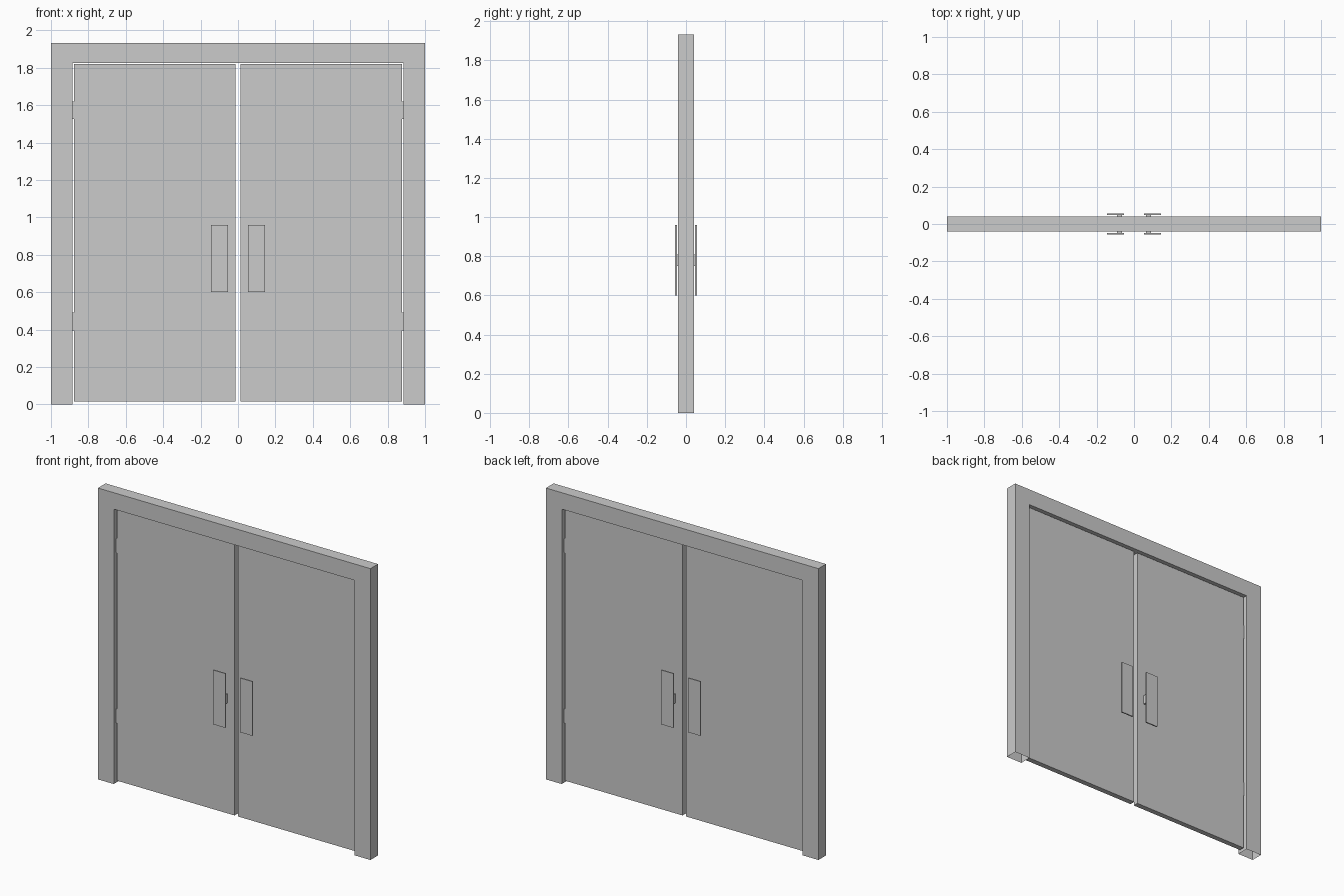
import bpy, bmesh
from mathutils import Vector

if "Cube" in bpy.data.objects:
    bpy.data.objects.remove(bpy.data.objects["Cube"])

def finish(bm, name):
    bmesh.ops.recalc_face_normals(bm, faces=bm.faces)
    me = bpy.data.meshes.new(name)
    bm.to_mesh(me)
    bm.free()
    ob = bpy.data.objects.new(name, me)
    bpy.context.collection.objects.link(ob)
    return ob

def box(name, x, y, z):
    """Box from (min, max) ranges on each axis."""
    bm = bmesh.new()
    bmesh.ops.create_cube(bm, size=1)
    for v in bm.verts:
        v.co = Vector([r[0] if c < 0 else r[1] for c, r in zip(v.co, (x, y, z))])
    return finish(bm, name)

def both_sides(name, s, x, y, z):
    """Box at x range, flipped to the left side when s is -1."""
    return box(name, sorted((s * x[0], s * x[1])), y, z)

# Door frame: one U-shaped profile extruded through its depth, feet left open
W, IN, TOP, HEAD, D = 1.0, 0.884, 1.933, 1.824, 0.04
outline = [(-W, 0), (-W, TOP), (W, TOP), (W, 0), (IN, 0), (IN, HEAD), (-IN, HEAD), (-IN, 0)]
bm = bmesh.new()
face = bm.faces.new([bm.verts.new((x, -D, z)) for x, z in outline])
ext = bmesh.ops.extrude_face_region(bm, geom=[face], use_keep_orig=True)
moved = [g for g in ext["geom"] if isinstance(g, bmesh.types.BMVert)]
bmesh.ops.translate(bm, verts=moved, vec=(0, 2 * D, 0))
feet = [f for f in bm.faces if all(v.co.z < 1e-5 for v in f.verts)]
bmesh.ops.delete(bm, geom=feet, context='FACES_ONLY')
finish(bm, "door_frame")

T = 0.0175  # half thickness of a door leaf
for s, side in ((-1, "left"), (1, "right")):
    # Door leaf, recessed on both faces
    both_sides(f"door_{side}", s, (0.013, 0.877), (-T, T), (0.016, 1.819))
    # Hinges bridging the gap to the frame
    for z, level in ((0.395, "lower"), (1.525, "upper")):
        both_sides(f"hinge_{side}_{level}", s, (0.873, 0.888), (-0.014, 0.014), (z, z + 0.095))
    # Pull plates and their mounts, front and back
    for d, end in ((-1, "front"), (1, "back")):
        both_sides(f"handle_plate_{side}_{end}", s, (0.054, 0.144),
                   sorted((d * 0.047, d * 0.055)), (0.6, 0.96))
        both_sides(f"handle_mount_{side}_{end}", s, (0.064, 0.092),
                   sorted((d * T, d * 0.047)), (0.75, 0.81))
